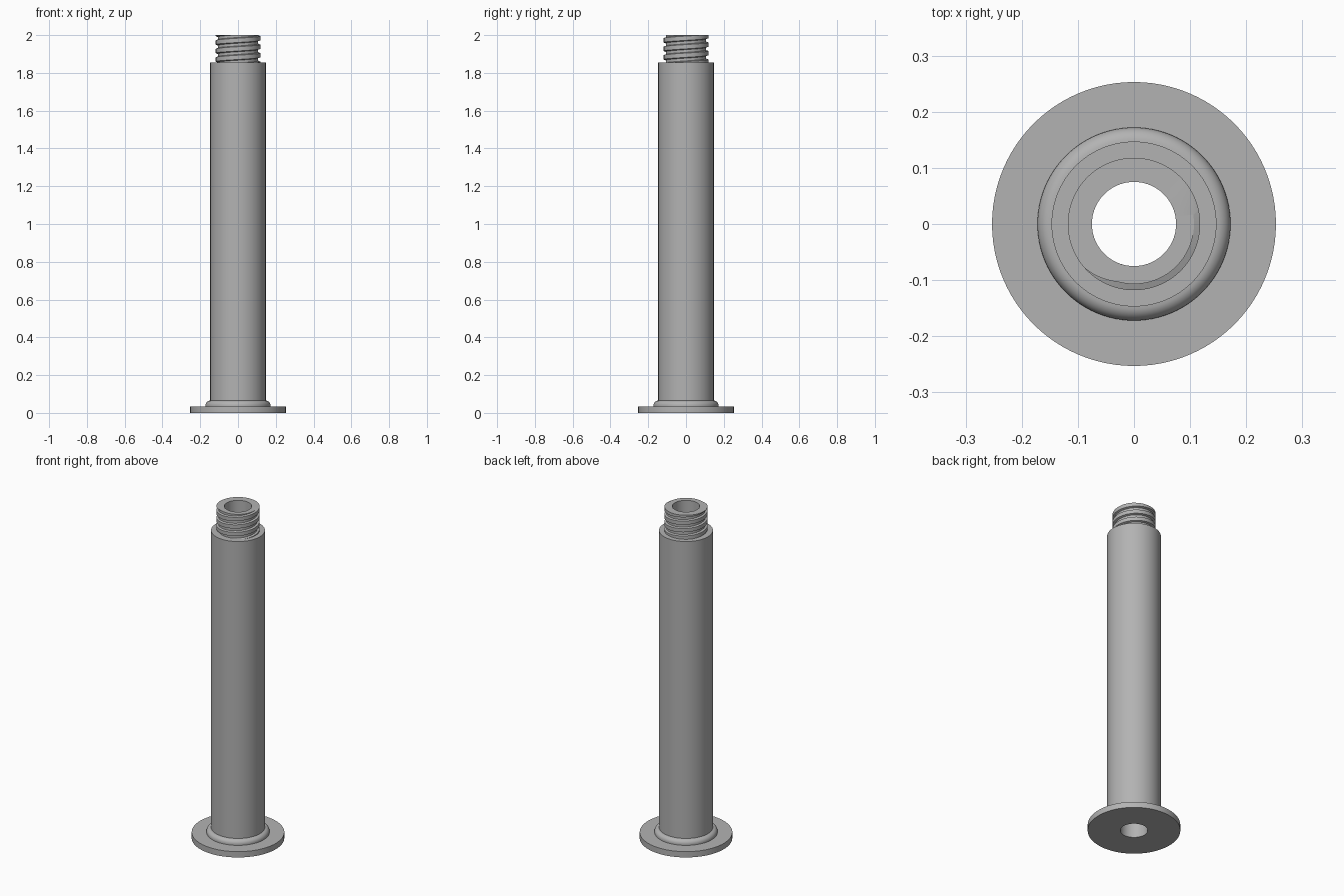
import bpy, bmesh
from math import cos, sin, pi, radians, hypot

if "Cube" in bpy.data.objects:
    bpy.data.objects.remove(bpy.data.objects["Cube"])

grey = bpy.data.materials.new("metal grey")
grey.use_nodes = True
COLOUR = (0.45, 0.45, 0.45, 1)
grey.diffuse_color = COLOUR
grey.node_tree.nodes["Principled BSDF"].inputs["Base Color"].default_value = COLOUR

BORE, BODY, SHOULDER, TOP = 0.075, 0.147, 1.855, 2.0
SEGS = 96


def finish(name, bm):
    mesh = bpy.data.meshes.new(name)
    bm.to_mesh(mesh)
    bm.free()
    mesh.materials.append(grey)
    obj = bpy.data.objects.new(name, mesh)
    bpy.context.collection.objects.link(obj)
    bpy.ops.object.select_all(action='DESELECT')
    obj.select_set(True)
    bpy.context.view_layer.objects.active = obj
    bpy.ops.object.shade_smooth_by_angle(angle=radians(30))


def lathe(name, profile):
    """Spin an open (radius, height) profile around z."""
    bm = bmesh.new()
    rings = [[bm.verts.new((r * cos(2 * pi * i / SEGS), r * sin(2 * pi * i / SEGS), z))
              for i in range(SEGS)] for r, z in profile]
    for a, b in zip(rings, rings[1:]):
        for i in range(SEGS):
            j = (i + 1) % SEGS
            bm.faces.new((a[i], a[j], b[j], b[i]))
    finish(name, bm)


# Hollow tube with base flange, rounded collar and shoulder
fillet = [(BODY + 0.025 * cos(a), 0.040 + 0.025 * sin(a))
          for a in [k * pi / 16 for k in range(9)]]
lathe("flanged_tube", [(BORE, TOP), (BORE, 0), (0.253, 0), (0.253, 0.035), (0.172, 0.035)]
      + fillet + [(BODY, SHOULDER), (BORE, SHOULDER)])

# Helical thread: a cross-section swept around z, trimmed flat at both ends
PITCH, CREST, ROOT = 0.045, 0.118, 0.107
groove = [(0, ROOT), (0.16, ROOT), (0.25, CREST), (0.75, CREST), (0.84, ROOT)]
bm = bmesh.new()
turns = 6
start = TOP - 5 * PITCH
rows = []
for i in range(turns * SEGS + 1):
    t = 2 * pi * i / SEGS
    angle = t + radians(-48)
    rows.append([bm.verts.new((r * cos(angle), r * sin(angle), start + PITCH * (i / SEGS + f)))
                 for f, r in groove + [(1, ROOT)]])
for a, b in zip(rows, rows[1:]):
    for k in range(len(groove)):
        bm.faces.new((a[k], b[k], b[k + 1], a[k + 1]))
bmesh.ops.remove_doubles(bm, verts=bm.verts, dist=1e-5)
for height, normal in ((TOP, 1), (SHOULDER, -1)):
    bmesh.ops.bisect_plane(bm, geom=bm.verts[:] + bm.edges[:] + bm.faces[:], dist=1e-6,
                           plane_co=(0, 0, height), plane_no=(0, 0, normal), clear_outer=True)

# Flat annular end face drawn in from the trimmed thread to the bore
rim = [e for e in bm.edges if e.is_boundary and all(abs(v.co.z - TOP) < 1e-4 for v in e.verts)]
new = bmesh.ops.extrude_edge_only(bm, edges=rim)["geom"]
for v in new:
    if isinstance(v, bmesh.types.BMVert):
        s = BORE / hypot(v.co.x, v.co.y)
        v.co.x *= s
        v.co.y *= s
bmesh.ops.recalc_face_normals(bm, faces=bm.faces)
finish("threaded_neck", bm)
